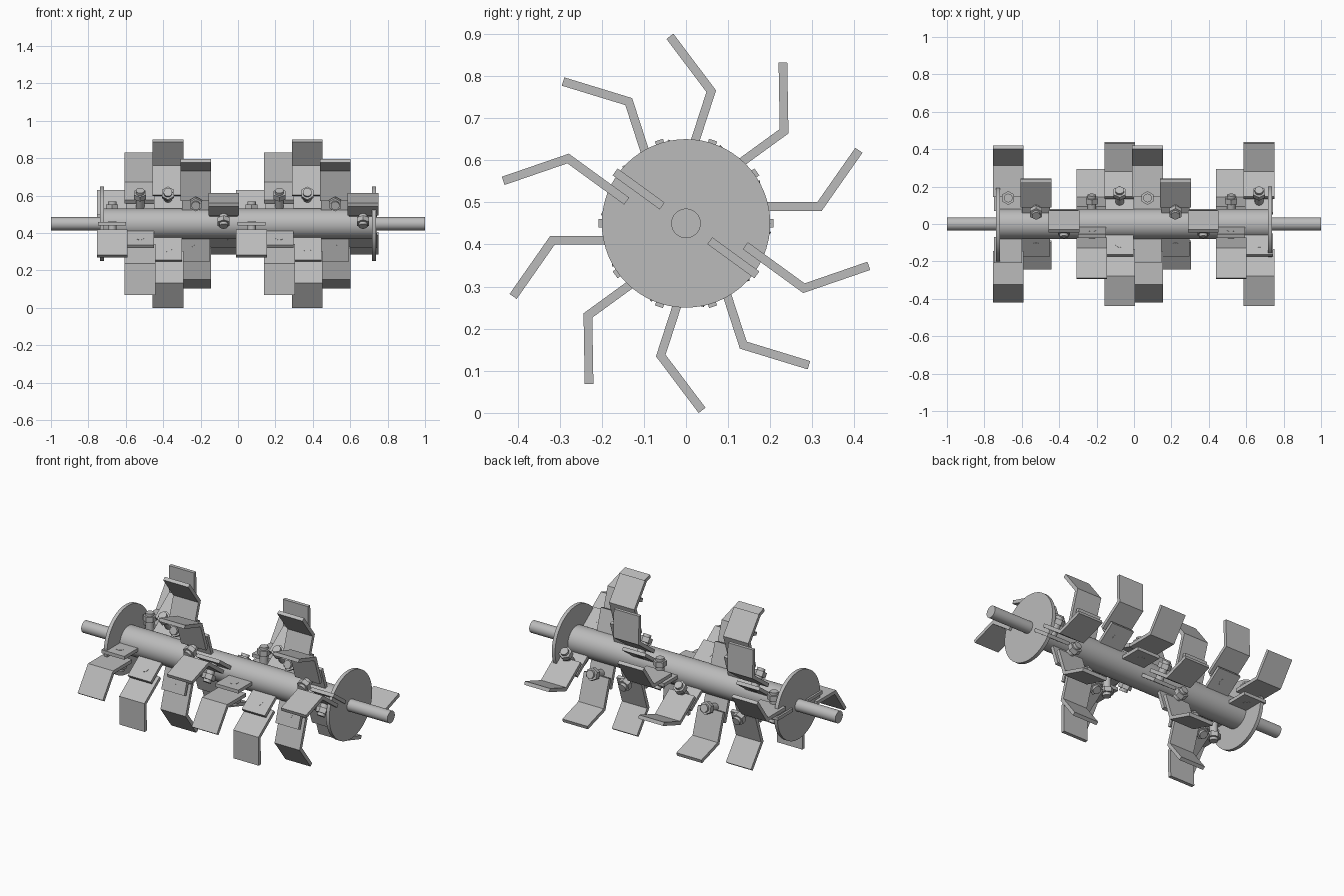
import bpy, bmesh, math
from mathutils import Matrix

cube = bpy.data.objects.get("Cube")
if cube:
    bpy.data.objects.remove(cube, do_unlink=True)

steel = bpy.data.materials.new("grey_steel")
steel.use_nodes = True
GREY = (0.5, 0.5, 0.5, 1)
steel.diffuse_color = GREY
steel.node_tree.nodes["Principled BSDF"].inputs["Base Color"].default_value = GREY

AXIS_Z = 0.45      # height of the rotor axis
SPACING = 0.149    # distance between blade rows
ROWS = 10


def finish(name, bm):
    """Turn a bmesh into a mesh that is smooth with sharp edges."""
    bmesh.ops.recalc_face_normals(bm, faces=bm.faces)
    mesh = bpy.data.meshes.new(name)
    bm.to_mesh(mesh)
    bm.free()
    mesh.materials.append(steel)
    mesh.shade_smooth()
    mesh.set_sharp_from_angle(angle=math.radians(30))
    return mesh


def place(name, mesh, x=0, angle=0):
    """Put a part on the rotor, turned about the rotor axis."""
    obj = bpy.data.objects.new(name, mesh)
    obj.location = (x, 0, AXIS_Z)
    obj.rotation_euler = (angle, 0, 0)
    bpy.context.scene.collection.objects.link(obj)
    return obj


def cylinder(bm, radius, depth, sides, matrix):
    bmesh.ops.create_cone(bm, cap_ends=True, segments=sides, radius1=radius,
                          radius2=radius, depth=depth, matrix=matrix)


def axle_part(name, radius, length, x=0):
    bm = bmesh.new()
    cylinder(bm, radius, length, 64, Matrix.Rotation(math.pi / 2, 4, 'Y'))
    place(name, finish(name, bm), x)


def plate(name, profile, width):
    """Extrude an outline in the radial plane across the blade width."""
    bm = bmesh.new()
    face = bm.faces.new([bm.verts.new((-width / 2, y, z)) for y, z in profile])
    out = bmesh.ops.extrude_face_region(bm, geom=[face])
    moved = [v for v in out["geom"] if isinstance(v, bmesh.types.BMVert)]
    bmesh.ops.translate(bm, verts=moved, vec=(width, 0, 0))
    return finish(name, bm)


# Shaft, drum and end discs
axle_part("shaft", 0.035, 2.0)
axle_part("drum", 0.081, 1.45)
for side, x in (("right", -0.726), ("left", 0.726)):
    axle_part(side + "_end_disc", 0.2, 0.021, x)

# Bent blade: straight root, then a tip turned by the bend angle
bend, half = math.radians(55), 0.0103
root, knee, height, tip = 0.145, 0.317, 0.04, 0.163
miter = half * math.tan(bend / 2)
tip_y, tip_z = knee + tip * math.cos(bend), height + tip * math.sin(bend)
off_y, off_z = half * math.sin(bend), half * math.cos(bend)
blade = plate("blade", [
    (root, height - half), (knee + miter, height - half),
    (tip_y + off_y, tip_z - off_z), (tip_y - off_y, tip_z + off_z),
    (knee - miter, height + half), (root, height + half)], 0.164)

# Lug welded to the drum
lug = plate("lug", [(0.07, -0.01), (0.208, -0.01),
                    (0.208, 0.01), (0.07, 0.01)], 0.15)

# Bolt: round shank through the lug with a hexagonal nut
bm = bmesh.new()
cylinder(bm, 0.023, 0.129, 32, Matrix.Translation((0, 0.139, 0.0535)))
cylinder(bm, 0.037, 0.03, 6, Matrix.Translation((0, 0.139, 0.087)))
bolt = finish("bolt", bm)

# Opposed pairs of blades, each row a tenth of a turn further round
for row in range(ROWS):
    x = (row - (ROWS - 1) / 2) * SPACING - 0.002
    for pair in range(2):
        angle = math.radians(36 * row + 180 * pair)
        for name, mesh in (("blade", blade), ("lug", lug), ("bolt", bolt)):
            place(f"{name}_{row + 1}_{'ab'[pair]}", mesh, x, angle)
